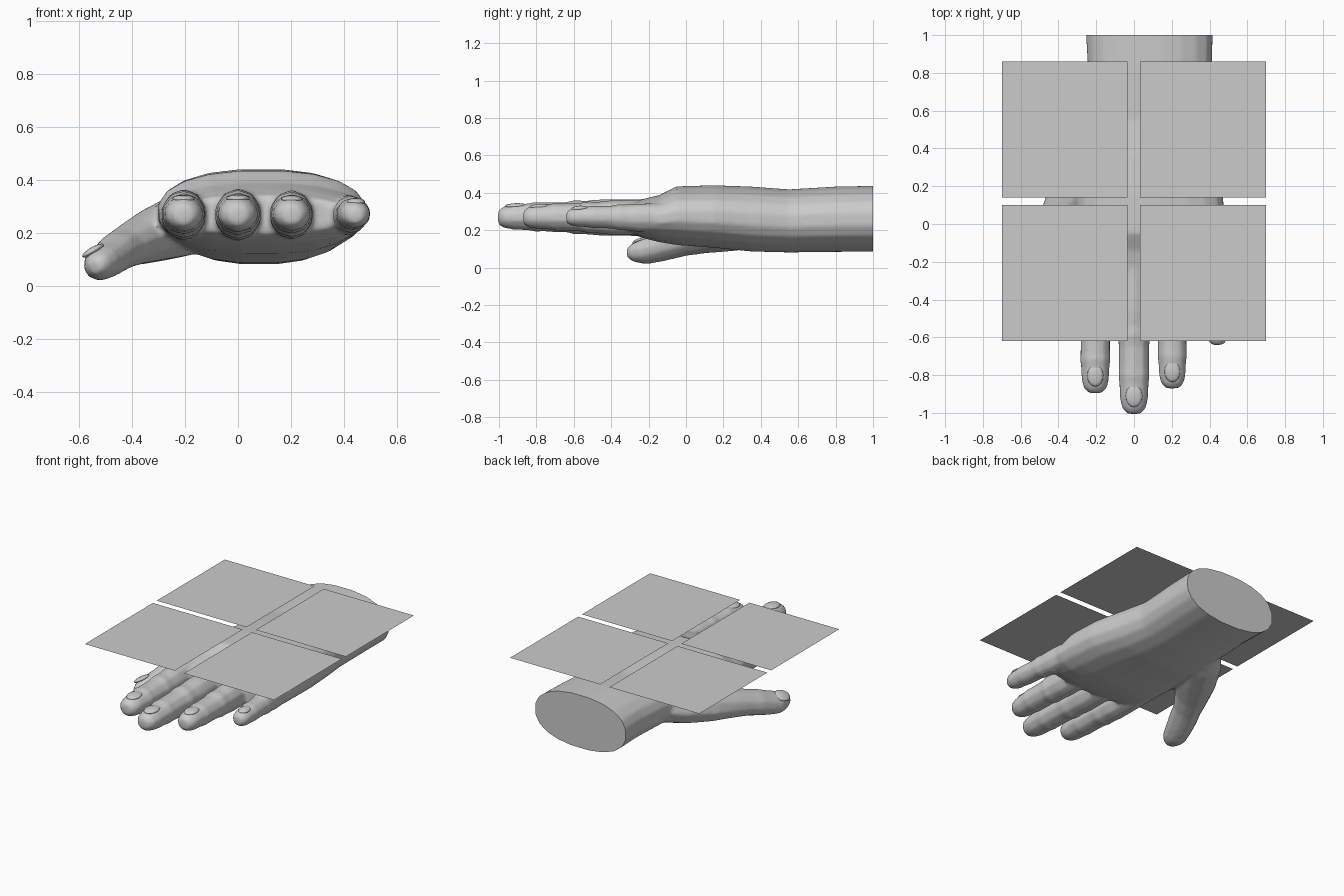
import bpy, bmesh
from math import cos, sin, pi, copysign
from mathutils import Vector, Matrix

if "Cube" in bpy.data.objects:
    bpy.data.objects.remove(bpy.data.objects["Cube"])


def frame(axis, up=Vector((0, 0, 1))):
    t = Vector(axis).normalized()
    side = t.cross(up).normalized()
    return t, side, side.cross(t)


def tube(bm, rings, axis, up=Vector((0, 0, 1)), n=10, power=2.0):
    """Loft closed superellipse rings: (centre, half width, half height)."""
    _, side, top = frame(axis, up)
    loops = []
    for c, w, h in rings:
        loop = []
        for i in range(n):
            a = 2 * pi * (i + 0.5) / n
            ca, sa = [copysign(abs(v) ** (2 / power), v) for v in (cos(a), sin(a))]
            loop.append(bm.verts.new(Vector(c) + side * w * ca + top * h * sa))
        loops.append(loop)
    for a, b in zip(loops, loops[1:]):
        for i in range(n):
            j = (i + 1) % n
            bm.faces.new((a[i], a[j], b[j], b[i]))
    bm.faces.new(loops[0])
    bm.faces.new(loops[-1])


def add_object(name, bm, smooth=True):
    bmesh.ops.recalc_face_normals(bm, faces=bm.faces)
    me = bpy.data.meshes.new(name)
    bm.to_mesh(me)
    bm.free()
    for p in me.polygons:
        p.use_smooth = smooth
    ob = bpy.data.objects.new(name, me)
    bpy.context.collection.objects.link(ob)
    return ob


bm = bmesh.new()

# Palm and wrist: y, left, right, bottom, top
palm = [(1.06, -.26, .42, .085, .44), (.8, -.245, .415, .083, .435),
        (.55, -.25, .41, .08, .42), (.35, -.28, .44, .085, .435),
        (.15, -.305, .475, .105, .442), (-.05, -.305, .485, .12, .436),
        (-.14, -.30, .485, .135, .39), (-.24, -.29, .475, .16, .365),
        (-.32, -.26, .42, .195, .34)]
tube(bm, [(((l + r) / 2, y, (b + t) / 2), (r - l) / 2, (t - b) / 2)
          for y, l, r, b, t in palm], (0, -1, 0), n=20, power=2.3)

# Fingers: name, base x, tip x, base y, tip y, girth
fingers = [("index", -.205, -.205, -.15, -.895, 1.0),
           ("middle", 0, 0, -.15, -1.005, 1.03),
           ("ring", .20, .203, -.15, -.87, .97),
           ("little", .405, .445, -.05, -.64, .80)]
# Fraction of length, half width, half height, centre z
profile = [(0, .083, .098, .268), (.36, .086, .096, .268), (.46, .083, .088, .268),
           (.52, .087, .090, .270), (.58, .081, .079, .270), (.72, .081, .076, .271),
           (.765, .083, .078, .272), (.81, .078, .071, .272), (.91, .074, .066, .271),
           (.965, .062, .056, .270), (1, .036, .036, .268)]
for name, x0, x1, y0, y1, g in fingers:
    tube(bm, [((x0 + (x1 - x0) * t, y0 + (y1 - y0) * t, z), w * g, h * g)
              for t, w, h, z in profile], (x1 - x0, y1 - y0, 0))

# Thumb
thumb_axis = Vector((-.38, -.85, -.22))
thumb_up = Vector((-.5, 0, .85))
thumb = [((-.10, .55, .25), .10, .10), ((-.22, .36, .225), .14, .12),
         ((-.31, .20, .195), .135, .105), ((-.385, .08, .165), .105, .088),
         ((-.435, -.02, .140), .088, .078), ((-.465, -.09, .122), .088, .076),
         ((-.492, -.16, .100), .082, .070), ((-.518, -.23, .083), .075, .064),
         ((-.532, -.28, .076), .056, .05), ((-.54, -.31, .072), .028, .028)]
tube(bm, thumb, thumb_axis, thumb_up)

# Fuse the parts into one skin, then cut the wrist flat
rough = add_object("hand_rough", bm)
mod = rough.modifiers.new("fuse", 'REMESH')
mod.mode = 'VOXEL'
mod.voxel_size = .012
mod = rough.modifiers.new("soften", 'SMOOTH')
mod.factor = .5
mod.iterations = 5
bpy.context.view_layer.update()
ev = rough.evaluated_get(bpy.context.evaluated_depsgraph_get())
bm = bmesh.new()
bm.from_mesh(ev.to_mesh())
bpy.data.objects.remove(rough)
cut = bmesh.ops.bisect_plane(bm, geom=bm.verts[:] + bm.edges[:] + bm.faces[:],
                             plane_co=(0, 1, 0), plane_no=(0, 1, 0), clear_outer=True)
bmesh.ops.contextual_create(
    bm, geom=[e for e in cut["geom_cut"] if isinstance(e, bmesh.types.BMEdge)])
hand = add_object("hand", bm)
bpy.context.view_layer.objects.active = hand
hand.select_set(True)
bpy.ops.object.shade_smooth_by_angle(angle=.9)


# Fingernails
def nail(name, centre, axis, up, w, l):
    t, side, top = frame(axis, up)
    m = Matrix((side * w, t * l, top * .014)).transposed().to_4x4()
    m.translation = centre
    b = bmesh.new()
    bmesh.ops.create_uvsphere(b, u_segments=16, v_segments=8, radius=1, matrix=m)
    add_object(name, b)


for name, x0, x1, y0, y1, g in fingers:
    nail(name + "_nail", Vector((x1, y1 + .092 * g, .27 + .059 * g)),
         (x1 - x0, y1 - y0, -.03), Vector((0, 0, 1)), .043 * g, .058 * g)
nail("thumb_nail", Vector((-.518, -.235, .083)) + frame(thumb_axis, thumb_up)[2] * .058,
     thumb_axis, thumb_up, .045, .055)

# Four flat panels hovering above the hand
for side, x0, x1 in (("left", -.70, -.035), ("right", .033, .70)):
    for row, y0, y1 in (("front", -.62, .10), ("back", .14, .86)):
        b = bmesh.new()
        b.faces.new([b.verts.new((x, y, .47)) for x, y in
                     ((x0, y0), (x1, y0), (x1, y1), (x0, y1))])
        add_object(f"panel_{row}_{side}", b, False)
